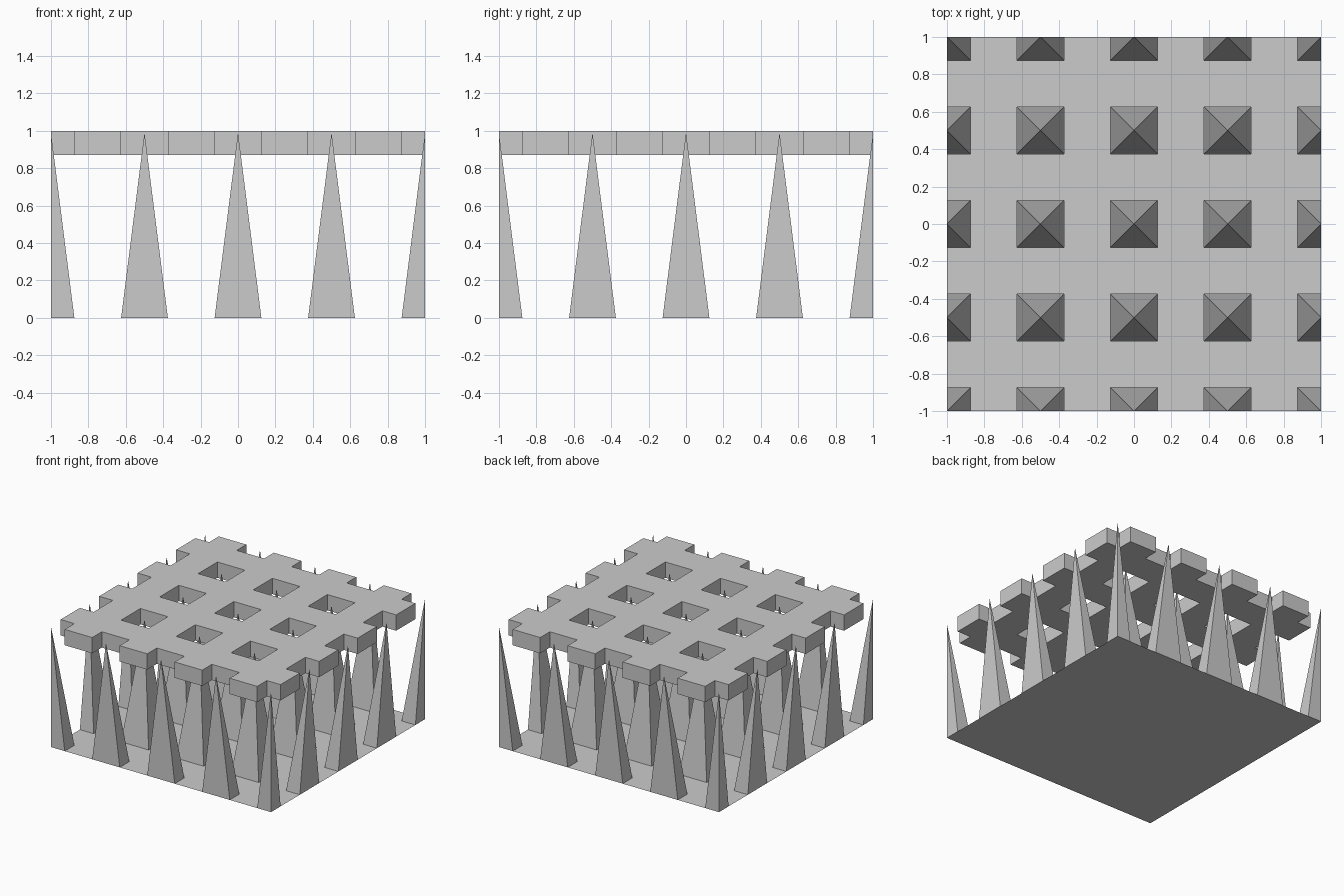
import bpy
import bmesh

cube = bpy.data.objects.get("Cube")
if cube:
    bpy.data.objects.remove(cube, do_unlink=True)

HALF = 0.125            # half width of a spike and of its opening
SLAB_Z, TOP_Z, TIP_Z = 0.87, 1.0, 0.99
CENTRES = [-1, -0.5, 0, 0.5, 1]

grey = bpy.data.materials.new("light grey")
grey.use_nodes = True
grey.diffuse_color = (0.6, 0.6, 0.6, 1)
grey.node_tree.nodes["Principled BSDF"].inputs["Base Color"].default_value = (0.6, 0.6, 0.6, 1)


def finish(name, bm):
    """Turn a bmesh into a named grey object."""
    bmesh.ops.recalc_face_normals(bm, faces=bm.faces)
    mesh = bpy.data.meshes.new(name)
    bm.to_mesh(mesh)
    bm.free()
    mesh.materials.append(grey)
    obj = bpy.data.objects.new(name, mesh)
    bpy.context.collection.objects.link(obj)


def span(c):
    """Extent of a spike along one axis, clipped to the block."""
    return max(-1, c - HALF), min(1, c + HALF)


def rectangle(bm, xs, ys, z):
    corners = [(xs[0], ys[0]), (xs[1], ys[0]), (xs[1], ys[1]), (xs[0], ys[1])]
    return [bm.verts.new((x, y, z)) for x, y in corners]


# Floor sheet
bm = bmesh.new()
bm.faces.new(rectangle(bm, (-1, 1), (-1, 1), 0))
finish("floor", bm)

# Spikes: four-sided, cut flat where they meet the border
for row, y in enumerate(CENTRES):
    for col, x in enumerate(CENTRES):
        bm = bmesh.new()
        base = rectangle(bm, span(x), span(y), 0)
        tip = bm.verts.new((x, y, TIP_Z))
        for i in range(4):
            bm.faces.new((base[i], base[(i + 1) % 4], tip))
        finish(f"spike_{row + 1}_{col + 1}", bm)

# Perforated slab: a grid of cells, skipping those above spikes, extruded up
lines = sorted({v for c in CENTRES for v in span(c)})
bm = bmesh.new()
for i in range(len(lines) - 1):
    for j in range(len(lines) - 1):
        if i % 2 or j % 2:      # even-even cells are the openings
            bm.faces.new(rectangle(bm, lines[i:i + 2], lines[j:j + 2], SLAB_Z))
bmesh.ops.remove_doubles(bm, verts=bm.verts, dist=0.001)
bottom = bm.faces[:]
result = bmesh.ops.extrude_face_region(bm, geom=bottom, use_keep_orig=True)
for v in result["geom"]:
    if isinstance(v, bmesh.types.BMVert):
        v.co.z = TOP_Z
finish("perforated_slab", bm)
